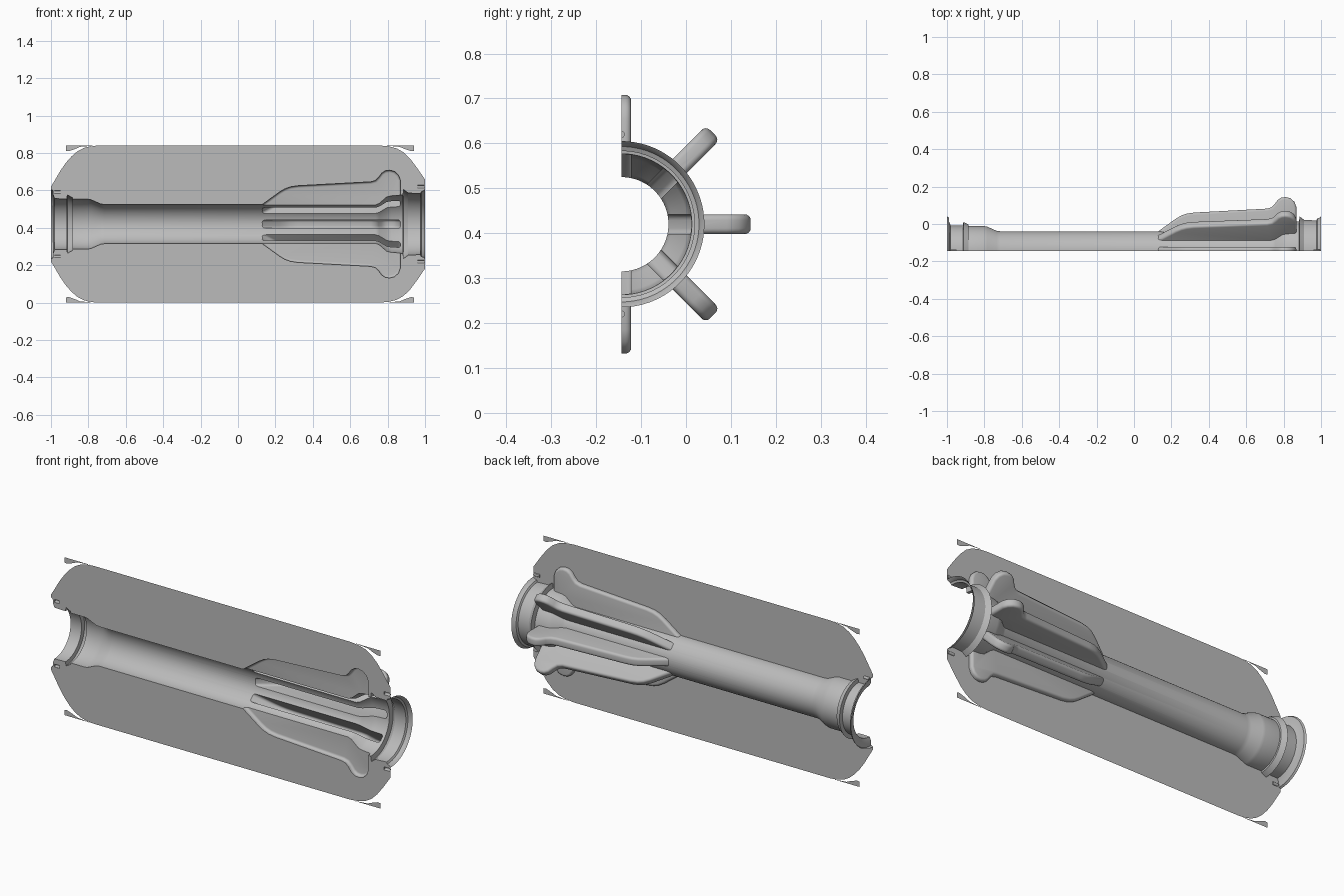
import bpy, bmesh, math
from mathutils import Matrix, Vector

AXIS_Y, AXIS_Z = -0.144, 0.42
CENTRE = Vector((0, AXIS_Y, AXIS_Z))

if "Cube" in bpy.data.objects:
    bpy.data.objects.remove(bpy.data.objects["Cube"])

grey = bpy.data.materials.new("neutral grey")
grey.use_nodes = True
grey.diffuse_color = (0.5, 0.5, 0.5, 1)
grey.node_tree.nodes["Principled BSDF"].inputs["Base Color"].default_value = (0.5, 0.5, 0.5, 1)


def make_object(name, bm):
    mesh = bpy.data.meshes.new(name)
    bm.to_mesh(mesh)
    bm.free()
    mesh.materials.append(grey)
    obj = bpy.data.objects.new(name, mesh)
    bpy.context.collection.objects.link(obj)
    return obj


# Bore as a closed solid of revolution about x: (x, radius)
bore_profile = [(-1, .185), (-.99, .18), (-.988, .155), (-.98, .136), (-.915, .135),
                (-.912, .156), (-.885, .141), (-.884, .133), (-.8, .133), (-.785, .13),
                (-.735, .108), (-.715, .105), (.735, .105), (.755, .113), (.795, .147),
                (.82, .153), (.882, .157), (.886, .184), (.91, .166), (.975, .163),
                (.98, .173), (.992, .178), (1, .185)]
SEGMENTS = 64
bm = bmesh.new()
rings = []
for x, r in bore_profile:
    angles = [(i + .5) * math.tau / SEGMENTS for i in range(SEGMENTS)]
    rings.append([bm.verts.new((x, r * math.cos(a), r * math.sin(a))) for a in angles])
for a, b in zip(rings, rings[1:]):
    for i in range(SEGMENTS):
        j = (i + 1) % SEGMENTS
        bm.faces.new((a[i], a[j], b[j], b[i]))
bm.faces.new(rings[0])
bm.faces.new(rings[-1])
bmesh.ops.recalc_face_normals(bm, faces=bm.faces)
bore = make_object("bore_and_slots", bm)

# Radial slots with rounded rims, joined into one solid set
slot_outline = [(.07, .06), (.13, .105), (.22, .17), (.25, .188), (.28, .199), (.32, .205),
                (.71, .226), (.735, .233), (.752, .25), (.768, .272), (.788, .285),
                (.812, .288), (.838, .281), (.858, .262), (.868, .235), (.868, .06)]
HALF = .022
bm = bmesh.new()
for step in range(-2, 3):
    part = bmesh.new()
    face = part.faces.new([part.verts.new((x, r, -HALF)) for x, r in slot_outline])
    out = bmesh.ops.extrude_face_region(part, geom=[face])
    bmesh.ops.translate(part, vec=(0, 0, 2 * HALF),
                        verts=[v for v in out["geom"] if isinstance(v, bmesh.types.BMVert)])
    bmesh.ops.recalc_face_normals(part, faces=part.faces)
    rim = [e for e in part.edges if abs(e.verts[0].co.z - e.verts[1].co.z) < 1e-5
           and max(v.co.y for v in e.verts) > .07]
    bmesh.ops.bevel(part, geom=rim, offset=.013, segments=4, profile=.5, affect='EDGES')
    part.transform(Matrix.Rotation(step * math.pi / 4, 4, 'X'))
    temp = bpy.data.meshes.new("slot_part")
    part.to_mesh(temp)
    part.free()
    bm.from_mesh(temp)
    bpy.data.meshes.remove(temp)
slots = make_object("slot_solids", bm)
slots.hide_render = True

mod = bore.modifiers.new("join_slots", 'BOOLEAN')
mod.operation = 'UNION'
mod.solver = 'EXACT'
mod.object = slots
bpy.context.view_layer.update()
joined = bpy.data.meshes.new_from_object(bore.evaluated_get(bpy.context.evaluated_depsgraph_get()))
bore.modifiers.clear()
bpy.data.objects.remove(slots)

# Open the ends, add blind bolt holes, then halve along the section plane
bm = bmesh.new()
bm.from_mesh(joined)
caps = [f for f in bm.faces if all(abs(v.co.x) > .999 for v in f.verts)]
bmesh.ops.delete(bm, geom=caps, context='FACES')
for x, r, length in ((-.965, .172, .03), (.978, .2, .034)):
    for side in (-1, 1):
        place = Matrix.Translation((x, 0, side * r)) @ Matrix.Rotation(math.pi / 2, 4, 'Y')
        place = place @ Matrix.Rotation(math.pi / 12, 4, 'Z')
        bmesh.ops.create_cone(bm, cap_ends=True, segments=12, radius1=.008, radius2=.008,
                              depth=length, matrix=place)
bmesh.ops.bisect_plane(bm, geom=bm.verts[:] + bm.edges[:] + bm.faces[:], dist=1e-5,
                       plane_co=(0, 0, 0), plane_no=(0, 1, 0), clear_inner=True)
bmesh.ops.remove_doubles(bm, verts=bm.verts, dist=1e-5)

# Section plate between the cut edges and the case outline
case_outline = [(-1, .2), (-.985, .225), (-.95, .285), (-.92, .328), (-.89, .362), (-.86, .388),
                (-.825, .407), (-.79, .416), (-.75, .42), (.76, .42), (.81, .415), (.85, .404),
                (.885, .384), (.92, .35), (.96, .297), (1, .238)]
plate = bmesh.new()
copies = {}
for e in bm.edges:
    if e.is_boundary and all(abs(v.co.y) < 1e-4 for v in e.verts):
        for v in e.verts:
            if v not in copies:
                copies[v] = plate.verts.new((v.co.x, 0, v.co.z))
        plate.edges.new([copies[v] for v in e.verts])
cut_verts = list(plate.verts)
for side in (-1, 1):
    near = [v for v in cut_verts if v.co.z * side > 0]
    start = min(near, key=lambda v: v.co.x)
    end = max(near, key=lambda v: v.co.x)
    chain = [start] + [plate.verts.new((x, 0, side * r)) for x, r in case_outline] + [end]
    for a, b in zip(chain, chain[1:]):
        plate.edges.new((a, b))
bmesh.ops.triangle_fill(plate, use_beauty=True, use_dissolve=False,
                        edges=plate.edges[:], normal=(0, -1, 0))
for f in plate.faces:
    f.normal_update()
    if f.normal.y > 0:
        f.normal_flip()
make_object("case_section", plate).location = CENTRE

bm.to_mesh(bore.data)
bm.free()
if not bore.data.materials:
    bore.data.materials.append(grey)
bore.location = CENTRE
bpy.ops.object.select_all(action='DESELECT')
bore.select_set(True)
bpy.context.view_layer.objects.active = bore
bpy.ops.object.shade_smooth_by_angle(angle=math.radians(30))

# Thin skirt wedges at the four corners
wedge = [(0, .42), (0, .392), (.015, .39), (.05, .402), (.075, .413), (.15, .4195), (.15, .42)]
bm = bmesh.new()
for sx, tip in ((-1, .92), (1, .94)):
    for sz in (-1, 1):
        f = bm.faces.new([bm.verts.new((sx * (tip - x), 0, sz * r)) for x, r in wedge])
        f.normal_update()
        if f.normal.y > 0:
            f.normal_flip()
make_object("skirt_sections", bm).location = CENTRE
